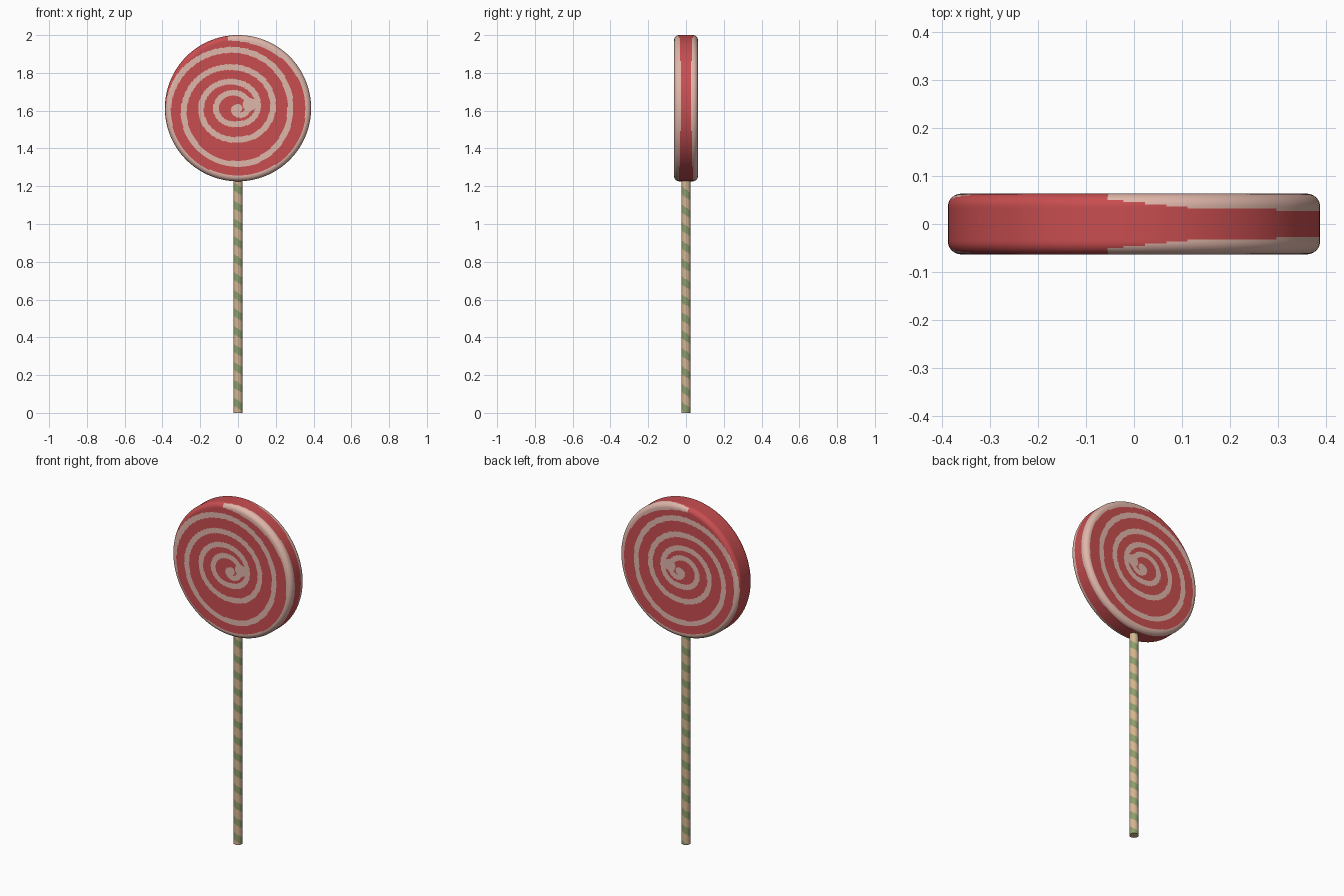
import bpy, math

if "Cube" in bpy.data.objects:
    bpy.data.objects.remove(bpy.data.objects["Cube"])

def material(name, rgb):
    m = bpy.data.materials.new(name)
    m.diffuse_color = (*rgb, 1)
    m.use_nodes = True
    m.node_tree.nodes["Principled BSDF"].inputs["Base Color"].default_value = m.diffuse_color
    return m

RED = material("candy red", (0.58, 0.075, 0.08))
CREAM = material("candy cream", (0.74, 0.47, 0.40))
TAN = material("stick tan", (0.66, 0.46, 0.28))
GREEN = material("stick green", (0.27, 0.34, 0.15))

def build(name, verts, faces, flags, mats):
    me = bpy.data.meshes.new(name)
    me.from_pydata(verts, [], faces)
    for m in mats:
        me.materials.append(m)
    me.polygons.foreach_set("material_index", flags)
    me.update()
    ob = bpy.data.objects.new(name, me)
    bpy.context.collection.objects.link(ob)
    bpy.ops.object.select_all(action='DESELECT')
    bpy.context.view_layer.objects.active = ob
    ob.select_set(True)
    bpy.ops.object.shade_smooth_by_angle(angle=math.radians(40))
    return ob

# Candy dimensions
CZ, R, H, B = 1.613, 0.387, 0.063, 0.027
S1 = R - B
S2 = S1 + B * math.pi / 2
S3 = S2 + H - B

def profile(s):
    """Distance from the face centre along the surface -> (radius, depth)."""
    if s <= S1:
        return s, H
    if s <= S2:
        a = (s - S1) / B
        return S1 + B * math.sin(a), H - B + B * math.cos(a)
    return R, max(0.0, H - B - (s - S2))

# Spiral stripe: centre distance at each quarter turn, clockwise from the top
CENTRE = [.374, .384, .378, .370, .307, .278, .296, .286, .215, .185,
          .168, .196, .136, .105, .085, .116, .078, .055, .035, .02, .0]

def stripe(u):
    i = min(int(max(u, 0)), len(CENTRE) - 2)
    t = max(u, 0) - i
    p = [CENTRE[min(max(i + k, 0), len(CENTRE) - 1)] for k in (-1, 0, 1, 2)]
    c = p[1] + .5 * t * (p[2] - p[0] + t * (2*p[0] - 5*p[1] + 4*p[2] - p[3]
                         + t * (3 * (p[1] - p[2]) + p[3] - p[0])))
    w = 0.0155
    if u < 3.5:                      # wider on the rounded rim
        w = 0.013 + 0.017 * min(1, max(0, (u + .1) / .3))
        w -= 0.014 * min(1, max(0, u - .3) / 2.5)
    return c, w

def is_cream(phi, s):
    if s < 0.022:
        return True
    u = phi / (math.pi / 2)
    if u > 3.9:
        u -= 4                       # the stripe's tip lies just left of the top
    while u < len(CENTRE) - 1:
        c, w = stripe(u)
        if abs(s - c) < w:
            return True
        u += 4
    # cream blob just right of the centre
    return math.hypot(s * math.sin(phi) - .06, s * math.cos(phi) - .02) < .035

# Candy disc: dense polar surface from the front centre round to the back centre
N, M = 216, 96
ss = [S3 * (j + 1) / M for j in range(M)]
rows = [(profile(s), -1) for s in ss] + [(profile(s), 1) for s in reversed(ss[:-1])]
verts = [(0, -H, CZ), (0, H, CZ)]
for (r, d), side in rows:
    for i in range(N):
        a = 2 * math.pi * i / N
        verts.append((r * math.sin(a), side * d, CZ + r * math.cos(a)))
faces, flags = [], []
for i in range(N):
    n = (i + 1) % N
    last = 2 + (len(rows) - 1) * N
    faces += [(0, 2 + n, 2 + i), (1, last + i, last + n)]
    flags += [1, 1]
for j in range(len(rows) - 1):
    s = (min(j, len(rows) - 2 - j) + 1.5) * S3 / M
    for i in range(N):
        n = (i + 1) % N
        a, b = 2 + j * N, 2 + (j + 1) * N
        faces.append((a + i, a + n, b + n, b + i))
        flags.append(int(is_cream(2 * math.pi * (i + .5) / N, s)))
build("candy_disc", verts, faces, flags, [RED, CREAM])

# Stick: cylinder with a helical green stripe
K, L, SR, TOP, PITCH = 32, 250, 0.025, 1.25, 0.095
verts, faces, flags = [], [], []
for j in range(L + 1):
    for i in range(K):
        a = 2 * math.pi * i / K
        verts.append((SR * math.cos(a), SR * math.sin(a), TOP * j / L))
for j in range(L):
    for i in range(K):
        n = (i + 1) % K
        faces.append((j * K + i, j * K + n, (j + 1) * K + n, (j + 1) * K + i))
        turn = (j + .5) * TOP / L / PITCH + (i + .5) / K
        flags.append(int(turn % 1 < 0.45))
faces += [tuple(reversed(range(K))), tuple(L * K + i for i in range(K))]
flags += [0, 0]
build("stick", verts, faces, flags, [TAN, GREEN])
